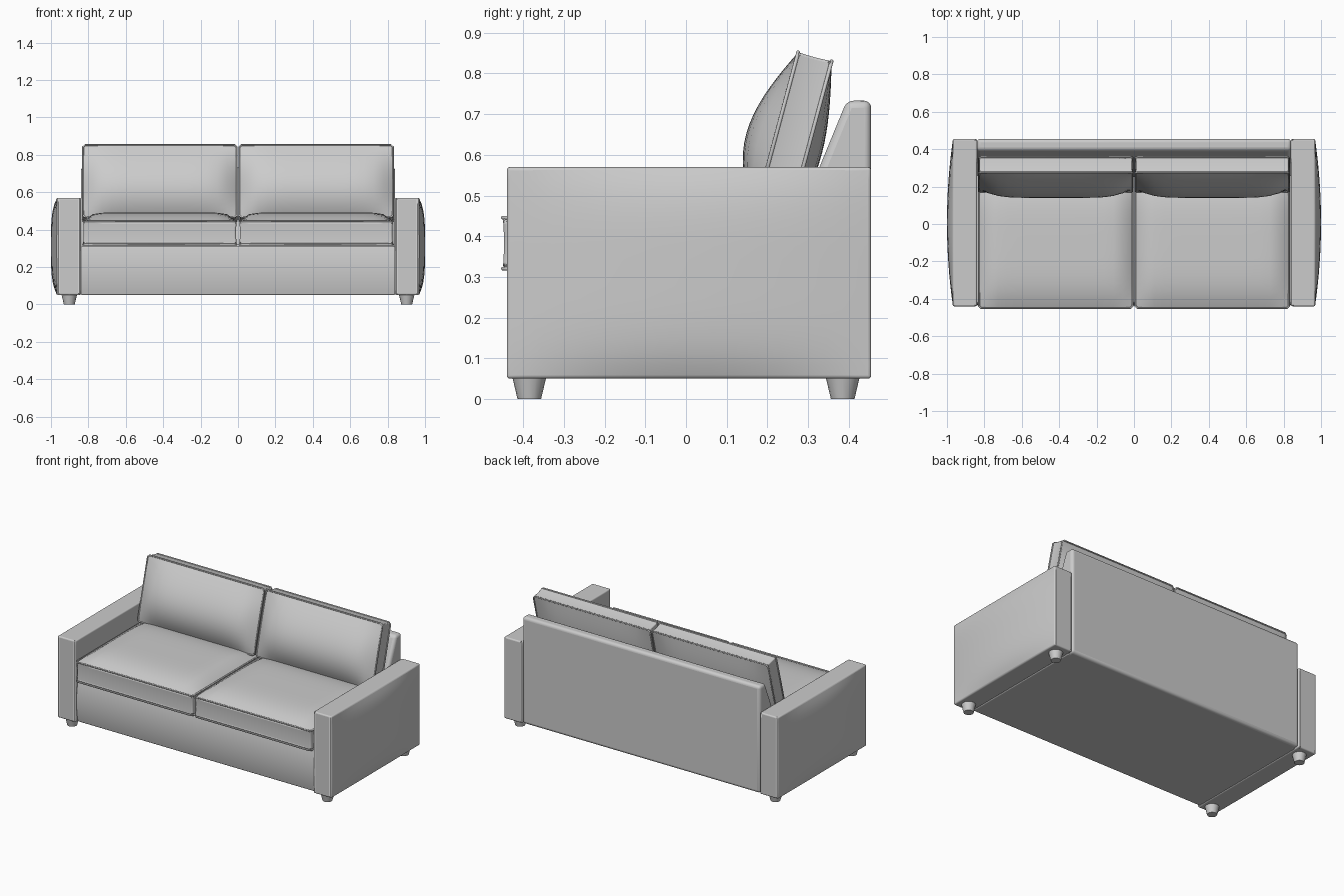
import bpy, bmesh
from math import radians
from mathutils import Matrix, Vector

if "Cube" in bpy.data.objects:
    bpy.data.objects.remove(bpy.data.objects["Cube"])

grey = bpy.data.materials.new("grey_fabric")
grey.use_nodes = True
colour = (0.6, 0.6, 0.6, 1)
grey.diffuse_color = colour
grey.node_tree.nodes["Principled BSDF"].inputs["Base Color"].default_value = colour


def finish(name, bm, bevel=0.0, segments=3, angle=35):
    """Turn a bmesh into a named, smooth-shaded object."""
    bmesh.ops.recalc_face_normals(bm, faces=bm.faces)
    mesh = bpy.data.meshes.new(name)
    bm.to_mesh(mesh)
    bm.free()
    mesh.materials.append(grey)
    obj = bpy.data.objects.new(name, mesh)
    bpy.context.collection.objects.link(obj)
    if bevel:
        mod = obj.modifiers.new("rounded_edges", 'BEVEL')
        mod.width, mod.segments = bevel, segments
        mod.limit_method, mod.angle_limit = 'ANGLE', radians(40)
    bpy.ops.object.select_all(action='DESELECT')
    obj.select_set(True)
    bpy.context.view_layer.objects.active = obj
    bpy.ops.object.shade_smooth_by_angle(angle=radians(angle))
    return obj


def box(lo, hi, cuts=0):
    bm = bmesh.new()
    bmesh.ops.create_cube(bm, size=1)
    if cuts:
        bmesh.ops.subdivide_edges(bm, edges=bm.edges, cuts=cuts, use_grid_fill=True)
    lo, hi = Vector(lo), Vector(hi)
    for v in bm.verts:
        v.co = (lo + hi) / 2 + v.co * (hi - lo)
    return bm


def prism(points, x0, x1):
    """Extrude a side profile of (y, z) points along x."""
    bm = bmesh.new()
    face = bm.faces.new([bm.verts.new((x0, y, z)) for y, z in points])
    new = bmesh.ops.extrude_face_region(bm, geom=[face])["geom"]
    for v in new:
        if isinstance(v, bmesh.types.BMVert):
            v.co.x = x1
    return bm


def piping(name, matrix, w, h, z, radius=0.005):
    """Rounded seam cord around a cushion edge."""
    curve = bpy.data.curves.new(name, 'CURVE')
    curve.dimensions = '3D'
    curve.bevel_depth, curve.bevel_resolution = radius, 1
    line = curve.splines.new('POLY')
    c = 0.012
    pts = []
    for sx, sy in ((1, 1), (-1, 1), (-1, -1), (1, -1)):
        a = (sx * (w / 2 - c), sy * h / 2, z)
        b = (sx * w / 2, sy * (h / 2 - c), z)
        pts += [b, a] if sx * sy > 0 else [a, b]
    line.points.add(len(pts) - 1)
    for p, co in zip(line.points, pts):
        p.co = (*(matrix @ Vector(co)), 1)
    line.use_cyclic_u = True
    curve.materials.append(grey)
    obj = bpy.data.objects.new(name, curve)
    bpy.context.collection.objects.link(obj)


def cushion(name, matrix, w, h, t, front, back, power=2, skew=0.0):
    """Boxed cushion whose two large faces bulge, with piped seams."""
    bm = box((-w / 2, -h / 2, -t / 2), (w / 2, h / 2, t / 2), 15)
    for v in bm.verts:
        x, y = 2 * v.co.x / w, 2 * v.co.y / h
        dome = (1 - abs(x) ** (power * 3)) * (1 - abs(y) ** power) * (1 - skew * y)
        s = 2 * v.co.z / t
        if s > 0.99:
            v.co.z += front * dome
        elif s < -0.99:
            v.co.z -= back * dome
        else:
            # the side band sinks a little between its seams
            pinch = 1 - 0.008 * (1 - s * s)
            v.co.x *= pinch
            v.co.y *= pinch
    bm.transform(matrix)
    finish(name, bm, 0.008, 2)
    for end, z in (("front", t / 2), ("back", -t / 2)):
        piping(f"{name}_{end}_piping", matrix, w, h, z)


# Base with a gently padded front rail
bm = box((-0.84, -0.42, 0.05), (0.84, 0.42, 0.31), 11)
for v in bm.verts:
    if v.co.y < -0.419:
        u = (v.co.z - 0.18) / 0.13
        v.co.y -= 0.015 * (1 - u * u)
finish("base", bm, 0.006)

# Back frame with a sloping front
finish("back_frame", prism([(0.455, 0.05), (0.455, 0.733), (0.395, 0.733),
                            (0.25, 0.38), (0.25, 0.05)], -0.84, 0.84), 0.018, 4)

for side, s in (("left", 1), ("right", -1)):
    # Arm with a bulging outer panel
    bm = box((0.84, -0.44, 0.05), (0.968, 0.455, 0.57), 15)
    for v in bm.verts:
        if v.co.x > 0.967:
            y, z = (v.co.y - 0.0075) / 0.4475, (v.co.z - 0.31) / 0.26
            v.co.x += 0.032 * (1 - y * y) * (1 - z ** 4)
    bm.transform(Matrix.Scale(s, 4, (1, 0, 0)))
    finish(f"{side}_arm", bm, 0.024, 4)

    # Seat cushion lying flat
    cushion(f"{side}_seat_cushion", Matrix.Translation((s * 0.418, -0.1, 0.383)),
            0.822, 0.70, 0.125, 0.046, 0.0, 4)

    # Back cushion leaning on the frame
    lean = Matrix.Translation((s * 0.418, 0.265, 0.648)) @ Matrix.Rotation(radians(75), 4, 'X')
    cushion(f"{side}_back_cushion", lean, 0.822, 0.40, 0.085, 0.07, 0.035, 2, 0.3)

    # Tapered feet
    for end, y in (("front", -0.385), ("back", 0.385)):
        bm = bmesh.new()
        bmesh.ops.create_cone(bm, cap_ends=True, segments=16, radius1=0.029,
                              radius2=0.042, depth=0.055)
        bm.transform(Matrix.Translation((s * 0.902, y, 0.0275)))
        finish(f"{side}_{end}_foot", bm)
